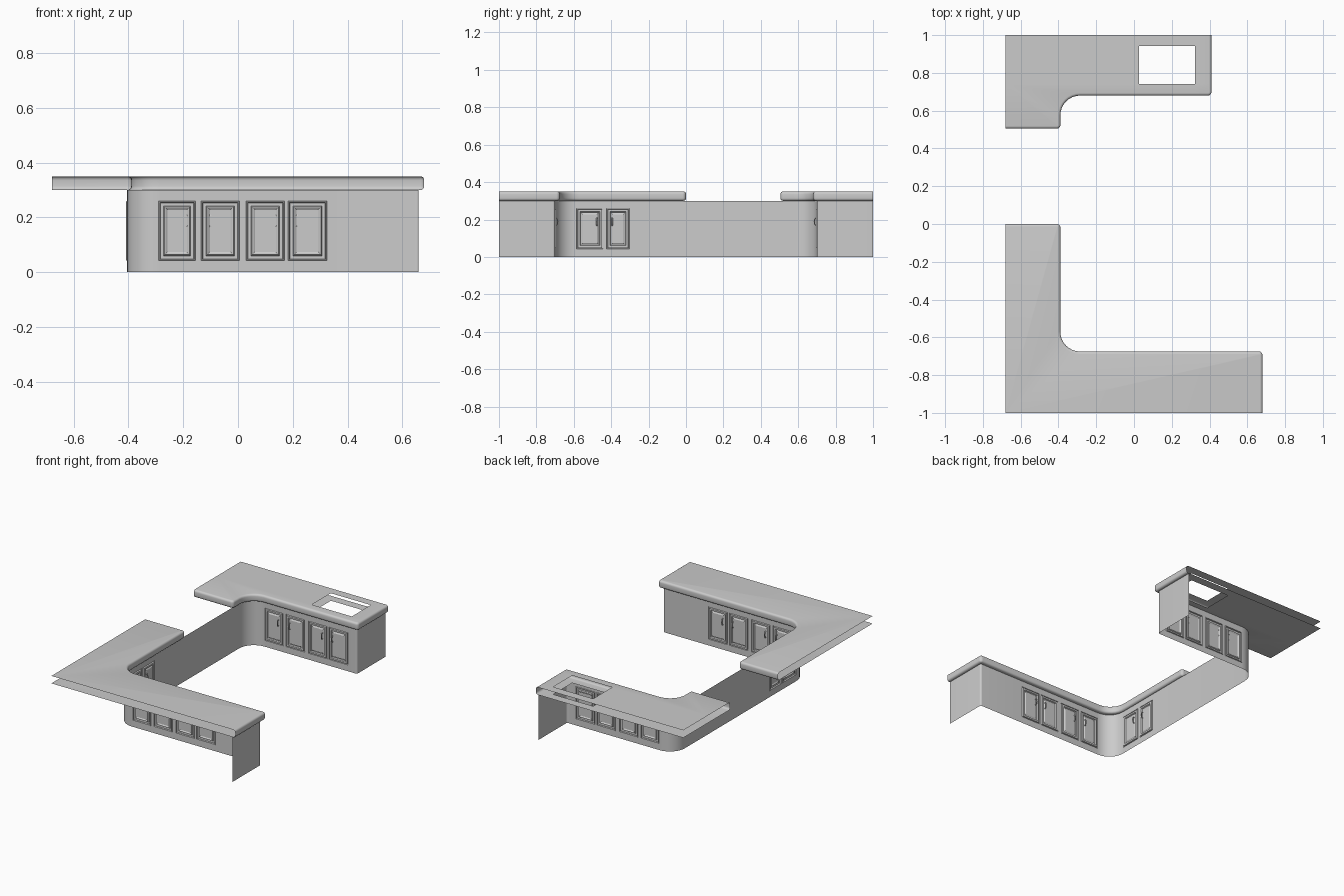
import bpy, bmesh, math
from mathutils import Vector

if "Cube" in bpy.data.objects:
    bpy.data.objects.remove(bpy.data.objects["Cube"])


def fillet(points, n=8):
    """Path of (x, y, radius[, door side]) -> list of (Vector, door side), corners rounded."""
    out = []
    for i, p in enumerate(points):
        c, r = Vector(p[:2]), p[2]
        tag = p[3] if len(p) > 3 else None
        if r == 0:
            out.append((c, tag))
            continue
        a = (Vector(points[i - 1][:2]) - c).normalized()
        b = (Vector(points[i + 1][:2]) - c).normalized()
        o = c + (a + b) * r                      # right-angled corners only
        for k in range(n + 1):
            t = k / n * math.pi / 2
            out.append((o - b * r * math.cos(t) - a * r * math.sin(t), None))
    return out


def normals(pts):
    """Mitred normals on the right-hand side of the path."""
    res = []
    for i in range(len(pts)):
        ds = []
        if i > 0:
            ds.append((pts[i] - pts[i - 1]).normalized())
        if i < len(pts) - 1:
            ds.append((pts[i + 1] - pts[i]).normalized())
        ns = [Vector((d.y, -d.x)) for d in ds]
        m = sum(ns, Vector((0, 0))).normalized()
        res.append(m / m.dot(ns[0]))
    return res


def finish(bm, name):
    bmesh.ops.remove_doubles(bm, verts=bm.verts, dist=1e-5)
    me = bpy.data.meshes.new(name)
    bm.to_mesh(me)
    bm.free()
    ob = bpy.data.objects.new(name, me)
    bpy.context.collection.objects.link(ob)
    bpy.ops.object.select_all(action='DESELECT')
    bpy.context.view_layer.objects.active = ob
    ob.select_set(True)
    bpy.ops.object.shade_smooth_by_angle(angle=math.radians(32))
    return ob


def countertop(name, path, corner, hole=None):
    """Top and bottom sheets joined by a rounded edge on the room side; open at the walls."""
    z0, z1, r = 0.30, 0.35, 0.014
    prof = []
    for k in range(5):
        t = k / 4 * math.pi / 2
        prof.append((-r + r * math.sin(t), z0 + r - r * math.cos(t)))
    prof += [(d, z0 + z1 - z) for d, z in reversed(prof)]
    pts = [p for p, _ in fillet(path)]
    nrm = normals(pts)
    # keep the open ends on the wall planes
    bm = bmesh.new()
    rings = [[bm.verts.new((*(p + n * d), z)) for d, z in prof] for p, n in zip(pts, nrm)]
    for a, b in zip(rings, rings[1:]):
        for j in range(len(prof) - 1):
            bm.faces.new((a[j], b[j], b[j + 1], a[j + 1]))
    top = [q[-1] for q in rings] + [bm.verts.new((*corner, z1))]
    bot = [q[0] for q in rings] + [bm.verts.new((*corner, z0))]
    bm.faces.new(top)
    bm.faces.new(bot[::-1])
    # sink cut-out through both sheets
    if hole:
        x0, x1, y0, y1 = hole
        for co, no in (((x0, 0, 0), (1, 0, 0)), ((x1, 0, 0), (1, 0, 0)),
                       ((0, y0, 0), (0, 1, 0)), ((0, y1, 0), (0, 1, 0))):
            bmesh.ops.bisect_plane(bm, geom=bm.verts[:] + bm.edges[:] + bm.faces[:],
                                   plane_co=co, plane_no=no, dist=1e-6)
        kill = []
        for f in bm.faces:
            c = f.calc_center_median()
            if x0 < c.x < x1 and y0 < c.y < y1:
                kill.append(f)
        bmesh.ops.delete(bm, geom=kill, context='FACES')
    return finish(bm, name)


# Countertops
countertop("front_countertop",
           [(0.68, -1, 0), (0.68, -0.675, 0.018), (-0.39, -0.675, 0.105),
            (-0.39, 0, 0.018), (-0.68, 0, 0)], (-0.68, -1))
countertop("back_countertop",
           [(-0.68, 0.505, 0), (-0.39, 0.505, 0.018), (-0.39, 0.68, 0.105),
            (0.41, 0.68, 0.018), (0.41, 1, 0)], (-0.68, 1),
           hole=(0.027, 0.322, 0.742, 0.942))

# Cabinet wall path: end panel, front arm, side, back arm, end panel
arm = [(-0.29, -0.155), (-0.135, 0.005), (0.03, 0.17), (0.182, 0.325)]
side = [(-0.585, -0.443), (-0.425, -0.302)]
W = 0.70
path = [(0.66, -1, 0), (0.66, -W, 0.012)]
for i, (a, b) in reversed(list(enumerate(arm))):
    path += [(b, -W, 0, 'end' if i % 2 == 0 else 'start'), (a, -W, 0)]
path.append((-0.405, -W, 0.11))
for i, (a, b) in enumerate(side):
    path += [(-0.405, a, 0, 'end' if i == 0 else 'start'), (-0.405, b, 0)]
path.append((-0.405, W, 0.11))
for i, (a, b) in enumerate(arm):
    path += [(a, W, 0, 'end' if i % 2 == 0 else 'start'), (b, W, 0)]
path += [(0.39, W, 0.012), (0.39, 1, 0)]
# on the front arm the path runs towards -x, so its handle sides swap
path = [(p[0], p[1], p[2], {'end': 'start', 'start': 'end'}[p[3]])
        if len(p) > 3 and p[1] == -W else p for p in path]

pts = fillet(path)
bm = bmesh.new()
levels = [0, 0.042, 0.26, 0.30]
relief = [(0, 0), (0.002, -0.004), (0.005, -0.004), (0.007, 0.005),
          (0.018, 0.005), (0.022, -0.002), (0.026, -0.002), (0.032, 0.002)]
handles = []
for (p, tag), (q, _) in zip(pts, pts[1:]):
    d = (q - p).normalized()
    n = Vector((d.y, -d.x))
    for j in range(3):
        za, zb = levels[j], levels[j + 1]
        # moulded door: nested rectangles stepping in and out
        rings = []
        for ins, dep in (relief if tag and j == 1 else relief[:1]):
            o = n * dep
            u, v = p + d * ins + o, q - d * ins + o
            rings.append([bm.verts.new(c) for c in
                          ((*u, za + ins), (*v, za + ins), (*v, zb - ins), (*u, zb - ins))])
        for a, b in zip(rings, rings[1:]):
            for k in range(4):
                m = (k + 1) % 4
                bm.faces.new((a[k], a[m], b[m], b[k]))
        bm.faces.new(rings[-1])
    if tag:
        handles.append(((q - d * 0.034) if tag == 'end' else (p + d * 0.03), n))
finish(bm, "cabinet_fronts_with_doors")

# Door handles: small arched pulls
cu = bpy.data.curves.new("door_handles", 'CURVE')
cu.dimensions = '3D'
cu.bevel_depth = 0.0035
cu.bevel_resolution = 1
cu.use_fill_caps = True
for c, n in handles:
    s = cu.splines.new('POLY')
    s.points.add(8)
    for k in range(9):
        t = k / 8 * math.pi
        pos = c + n * (0.001 + 0.013 * math.sin(t) ** 0.7 if 0 < k < 8 else 0.001)
        s.points[k].co = (pos.x, pos.y, 0.188 - 0.02 * math.cos(t), 1)
ob = bpy.data.objects.new("door_handles", cu)
bpy.context.collection.objects.link(ob)
bpy.ops.object.select_all(action='DESELECT')
bpy.context.view_layer.objects.active = ob
ob.select_set(True)
bpy.ops.object.convert(target='MESH')
bpy.ops.object.shade_smooth_by_angle(angle=math.radians(40))
